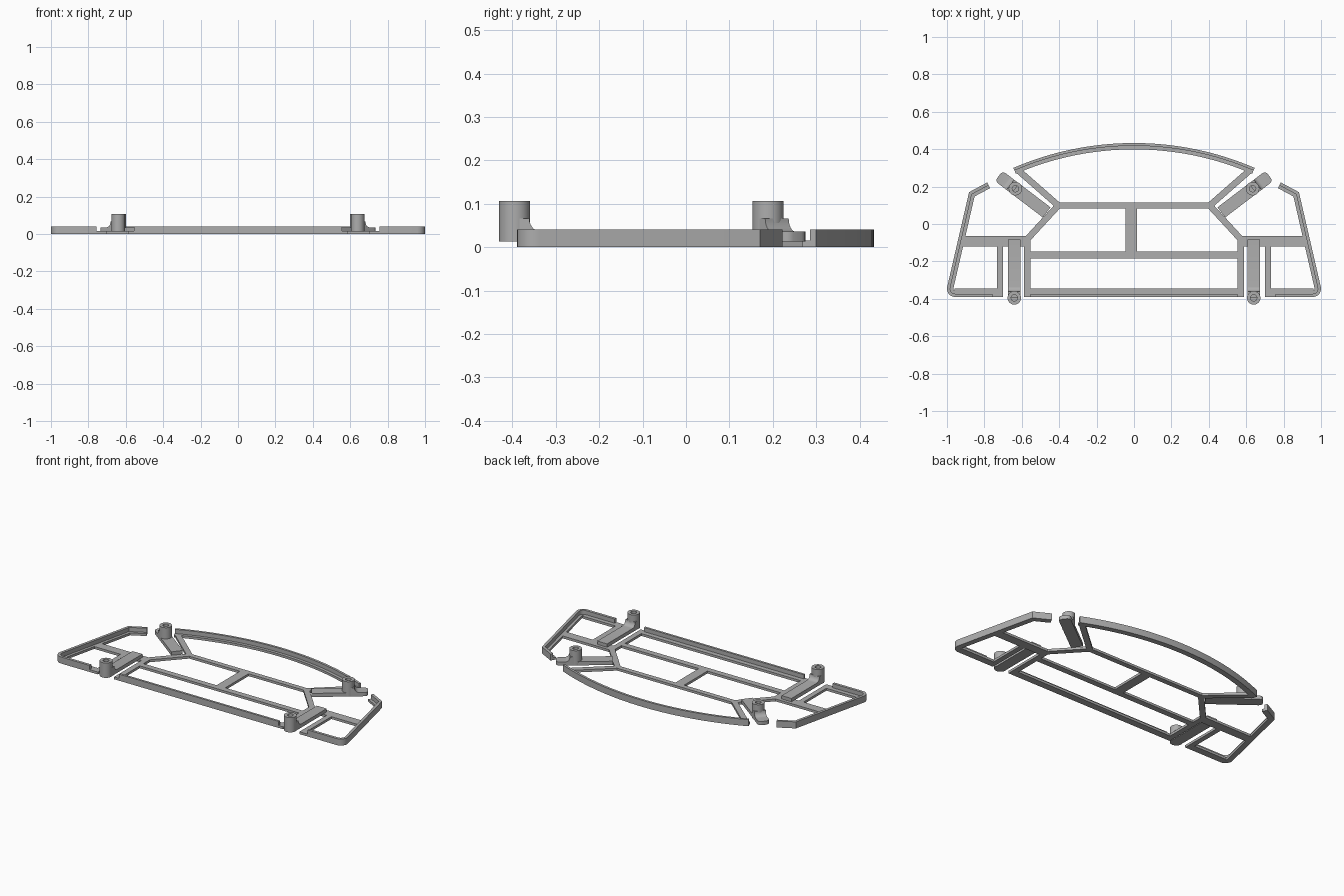
import bpy, bmesh, math
from mathutils import Vector, Matrix

cube = bpy.data.objects.get("Cube")
if cube:
    bpy.data.objects.remove(cube, do_unlink=True)

grey = bpy.data.materials.new("plain grey")
grey.use_nodes = True
grey.diffuse_color = (0.42, 0.42, 0.42, 1)
grey.node_tree.nodes["Principled BSDF"].inputs["Base Color"].default_value = grey.diffuse_color

PLATE, LIP, UNDER, ARM_TOP, POST_TOP = 0.015, 0.041, 0.013, 0.036, 0.106
FRONT = -0.39


def finish(name, bm, mirror=False):
    bmesh.ops.recalc_face_normals(bm, faces=bm.faces)
    mesh = bpy.data.meshes.new(name)
    bm.to_mesh(mesh)
    bm.free()
    mesh.materials.append(grey)
    ob = bpy.data.objects.new(name, mesh)
    bpy.context.collection.objects.link(ob)
    if mirror:
        ob.modifiers.new("Mirror", 'MIRROR').use_mirror_merge = False
    bpy.ops.object.select_all(action='DESELECT')
    ob.select_set(True)
    bpy.context.view_layer.objects.active = ob
    bpy.ops.object.shade_smooth_by_angle(angle=math.radians(30))
    return ob


def ribbon(name, path, near, far, top, mirror=True):
    """Mitred strip between two offsets to the left of a path, from the ground to top."""
    pts = [Vector(p) for p in path]
    dirs = [(b - a).normalized() for a, b in zip(pts, pts[1:])]
    bm = bmesh.new()
    rings = []
    for i, p in enumerate(pts):
        d0, d1 = dirs[max(i - 1, 0)], dirs[min(i, len(dirs) - 1)]
        n0, n1 = Vector((-d0.y, d0.x)), Vector((-d1.y, d1.x))
        mitre = (n0 + n1) / (1 + n0.dot(n1))
        a, b = p + mitre * near, p + mitre * far
        rings.append([bm.verts.new((q.x, q.y, z))
                      for q, z in ((a, 0), (b, 0), (b, top), (a, top))])
    for r, s in zip(rings, rings[1:]):
        for k in range(4):
            m = (k + 1) % 4
            bm.faces.new((r[k], r[m], s[m], s[k]))
    bm.faces.new(rings[0])
    bm.faces.new(rings[-1])
    return finish(name, bm, mirror)


def bar(name, x0, x1, y0, y1, mirror=False):
    mid = (y0 + y1) / 2
    half = (y1 - y0) / 2
    return ribbon(name, [(x0, mid), (x1, mid)], -half, half, PLATE, mirror)


def post(name, x, y):
    """Hollow post turned from a profile."""
    r, hole, floor = 0.036, 0.017, 0.05
    prof = [(0, UNDER), (r, UNDER), (r, POST_TOP), (hole, POST_TOP), (hole, floor), (0, floor)]
    bm = bmesh.new()
    vs = [bm.verts.new((u, 0, z)) for u, z in prof]
    es = [bm.edges.new(e) for e in zip(vs, vs[1:])]
    bmesh.ops.spin(bm, geom=vs + es, cent=(0, 0, 0), axis=(0, 0, 1),
                   angle=math.tau, steps=32, use_duplicate=False)
    bmesh.ops.remove_doubles(bm, verts=bm.verts, dist=0.0001)
    bmesh.ops.translate(bm, verts=bm.verts, vec=(x, y, 0))
    return finish(name, bm, True)


def arm(name, x, y, angle, start, end, round_tip):
    """Flat arm running through a post, with a concave fillet on its forward side."""
    half, r, reach, rise = 0.034, 0.034, 0.026, 0.03
    fillet = []
    for i in range(7):
        a = math.pi / 2 * i / 6
        fillet.append((r + reach * (1 - math.sin(a)), ARM_TOP + rise * (1 - math.cos(a))))
    prof = [(start, UNDER), (end, UNDER), (end, ARM_TOP)] + fillet
    prof += [(0, ARM_TOP + rise), (0, ARM_TOP), (start, ARM_TOP)]
    bm = bmesh.new()
    face = bm.faces.new([bm.verts.new((u, -half, z)) for u, z in prof])
    out = bmesh.ops.extrude_face_region(bm, geom=[face])["geom"]
    bmesh.ops.translate(bm, vec=(0, 2 * half, 0),
                        verts=[g for g in out if isinstance(g, bmesh.types.BMVert)])
    if round_tip:
        tips = [e for e in bm.edges if all(abs(v.co.x - end) < 1e-5 for v in e.verts)
                and abs(e.verts[0].co.y - e.verts[1].co.y) < 1e-5]
        bmesh.ops.bevel(bm, geom=tips, offset=0.022, segments=5, profile=0.5, affect='EDGES')
    bmesh.ops.transform(bm, verts=bm.verts,
                        matrix=Matrix.Translation((x, y, 0)) @ Matrix.Rotation(angle, 4, 'Z'))
    return finish(name, bm, True)


# Curved rear rim: low flange with a raised outer lip
R, crown = 1.63, 0.433
span = math.asin(0.645 / R)
arc = []
for i in range(33):
    a = span * (1 - i / 16)
    arc.append((R * math.sin(a), crown - R + R * math.cos(a)))
ribbon("rear_flange", arc, 0.015, 0.034, PLATE, False)
ribbon("rear_lip", arc, 0, 0.015, LIP, False)

# Central frame
ribbon("side_spar", [(0.615, 0.283), (0.405, 0.099), (0.57, -0.08), (0.57, FRONT)],
       -0.017, 0.017, PLATE)
bar("upper_crossbar", -0.42, 0.42, 0.083, 0.115)
bar("middle_crossbar", -0.57, 0.57, -0.185, -0.148)
bar("front_flange", -0.585, 0.585, FRONT, -0.346)
bar("centre_strut", -0.045, 0.015, -0.15, 0.085)
ribbon("front_lip", [(-0.555, FRONT), (0.555, FRONT)], 0, 0.014, LIP, False)

# Side wings with a rounded front corner
corner = []
for i in range(7):
    a = math.radians(-90 + 103 * i / 6)
    corner.append((0.957 + 0.043 * math.cos(a), FRONT + 0.043 + 0.043 * math.sin(a)))
wing = corner + [(0.882, 0.17), (0.785, 0.222)]
ribbon("wing_flange", [(0.70, FRONT)] + wing, 0, 0.034, PLATE)
ribbon("wing_lip", [(0.757, FRONT)] + wing, 0, 0.017, LIP)
bar("wing_front_strip", 0.70, 0.96, FRONT, -0.346, True)
bar("wing_crossbar", 0.565, 0.925, -0.12, -0.063, True)
bar("wing_inner_spar", 0.70, 0.732, FRONT, -0.1, True)

# Mounting arms and posts
post("front_post", 0.64, -0.395)
arm("front_arm", 0.64, -0.395, math.pi / 2, -0.008, 0.312, False)
post("rear_post", 0.634, 0.189)
arm("rear_arm", 0.634, 0.189, math.atan2(0.19, 0.25), -0.21, 0.112, True)
